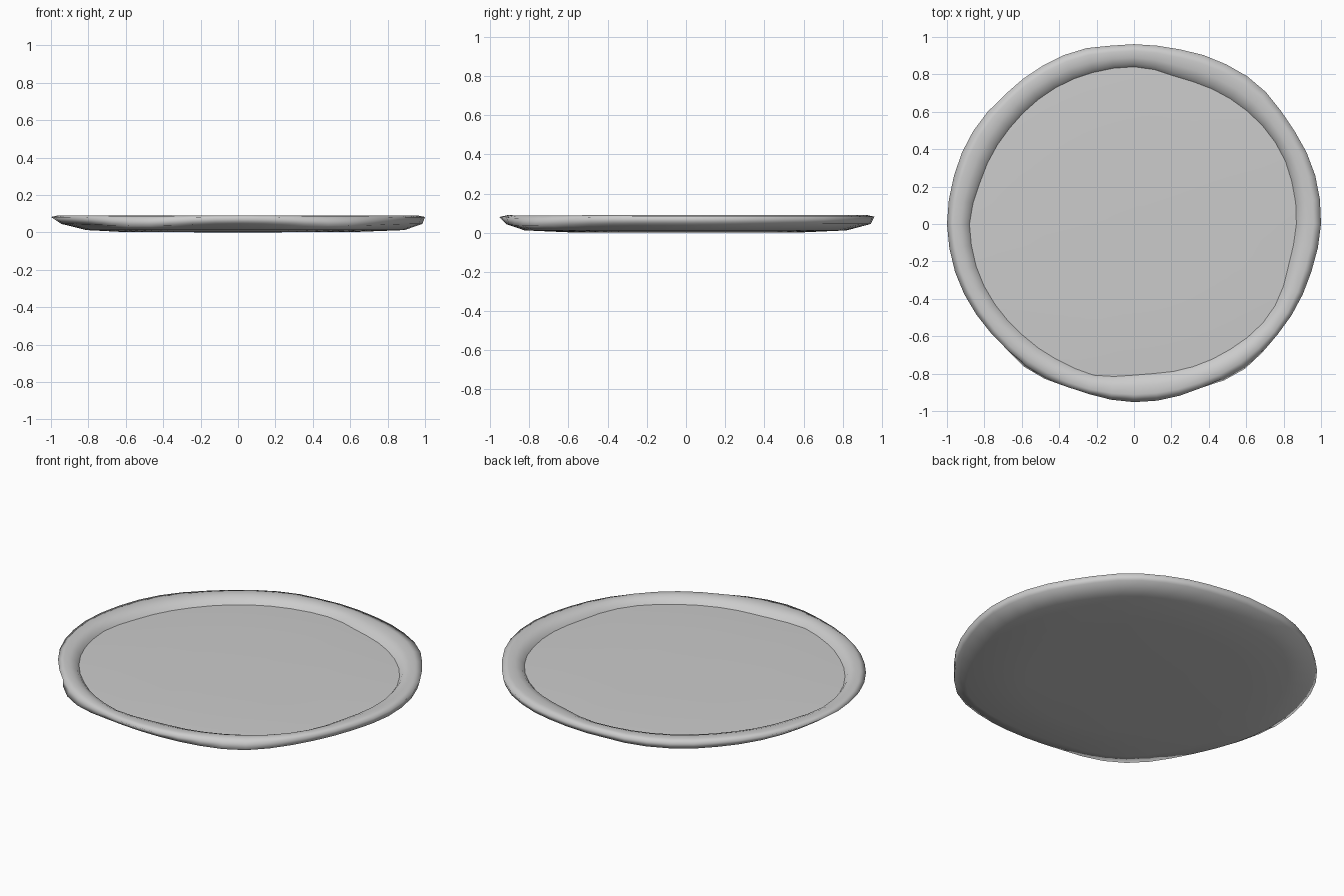
import bpy, bmesh
from math import atan2, hypot, cos, sin, tau, radians, exp, pi

if "Cube" in bpy.data.objects:
    bpy.data.objects.remove(bpy.data.objects["Cube"])

N = 48

# Hand-shaped outlines seen from above: rim edge and edge of the sunken floor
OUTER = [(1, 0), (.98, .22), (.9, .43), (.82, .55), (.73, .68), (.62, .78), (.5, .85),
         (.35, .91), (.2, .94), (-.12, .955), (-.3, .935), (-.46, .87), (-.6, .78),
         (-.71, .68), (-.82, .56), (-.9, .43), (-.95, .3), (-1, 0), (-.95, -.28),
         (-.8, -.55), (-.55, -.79), (-.26, -.91), (.04, -.955), (.35, -.89),
         (.6, -.77), (.8, -.56), (.94, -.28)]
INNER = [(.87, .04), (.85, .2), (.8, .36), (.71, .5), (.53, .66), (.24, .78), (.04, .84),
         (-.2, .815), (-.38, .75), (-.65, .53), (-.83, .2), (-.88, .03), (-.83, -.27),
         (-.6, -.59), (-.36, -.75), (-.24, -.805), (-.1, -.815), (.05, -.8),
         (.53, -.66), (.65, -.57), (.73, -.48), (.79, -.36), (.83, -.2)]
ANG = [tau * i / N for i in range(N)]


def radii(points):
    """Radius of an outline at N even angles."""
    polar = sorted((atan2(y, x) % tau, hypot(x, y)) for x, y in points)
    polar = [(polar[-1][0] - tau, polar[-1][1])] + polar + [(polar[0][0] + tau, polar[0][1])]
    out = []
    for a in ANG:
        for (a0, r0), (a1, r1) in zip(polar, polar[1:]):
            if a0 <= a <= a1:
                out.append(r0 + (r1 - r0) * (a - a0) / max(a1 - a0, 1e-6))
                break
    return out


def bump(a, centre, width):
    d = (a - radians(centre) + pi) % tau - pi
    return exp(-(d / radians(width)) ** 2)


def build(name, rings, centre_z, up):
    """Join rings of (radius list, height list) and close the first one with a fan."""
    bm = bmesh.new()
    loops = [[bm.verts.new((r * cos(a), r * sin(a), z)) for a, r, z in zip(ANG, rs, zs)]
             for rs, zs in rings]
    c = bm.verts.new((0, 0, centre_z))
    for i in range(N):
        j = (i + 1) % N
        faces = [(c, loops[0][j], loops[0][i])]
        faces += [(a[i], a[j], b[j], b[i]) for a, b in zip(loops, loops[1:])]
        for f in faces:
            bm.faces.new(f[::-1] if up else f)
    me = bpy.data.meshes.new(name)
    bm.to_mesh(me)
    bm.free()
    for p in me.polygons:
        p.use_smooth = True
    bpy.context.collection.objects.link(bpy.data.objects.new(name, me))


def level(z, z_rolled=None):
    """Ring height, blended to z_rolled where the rim is rolled over."""
    return [z + ((z if z_rolled is None else z_rolled) - z) * w for w in roll]


def mix(t):
    return [a + (b - a) * t for a, b in zip(inner, outer)]


def scaled(rs, s, s_rolled=None):
    return [r * (s + ((s if s_rolled is None else s_rolled) - s) * w) for r, w in zip(rs, roll)]


outer, inner = radii(OUTER), radii(INNER)
# Where the rim rolls outward instead of flaring up
roll = [min(1, bump(a, -55, 22) + bump(a, -125, 22) + .5 * bump(a, 125, 22)) for a in ANG]
# Outer wall is steeper on the right and back
lean = [r * (.965 + .025 * cos(a - .6)) for r, a in zip(outer, ANG)]
wall = [l + (r - l) * w for l, r, w in zip(lean, outer, roll)]
foot = [r * (.85 + .04 * cos(a) + .06 * w) for r, a, w in zip(outer, ANG, roll)]

# Underside, outer wall, rounded rim and steep drop to the floor
build("plate_rim", [(scaled(outer, .6), level(.001)), (foot, level(.012)),
                    (wall, level(.045, .035)), (scaled(outer, 1, .985), level(.082, .072)),
                    (mix(.7), level(.09, .088)), (mix(.4), level(.088, .087)),
                    (mix(.14), level(.075, .073)), (inner, level(.052))], 0, False)

# Sunken floor, very slightly domed
build("plate_floor", [(scaled(inner, .55), level(.061)), (scaled(inner, .85), level(.057)),
                      (inner, level(.052))], .063, True)
